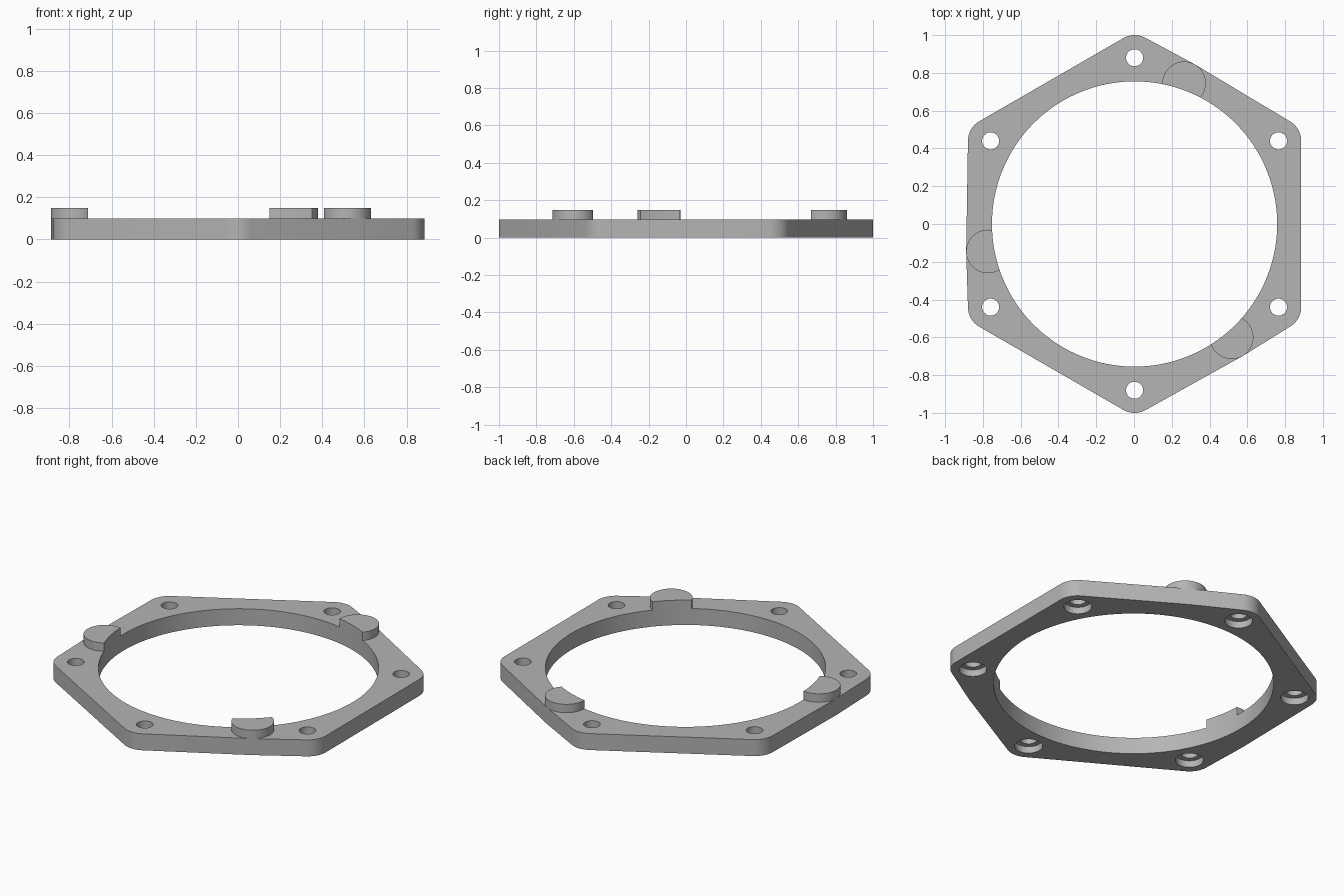
import bpy, bmesh
from math import sin, cos, pi, radians
from mathutils import Vector
from mathutils.geometry import convex_hull_2d

if "Cube" in bpy.data.objects:
    bpy.data.objects.remove(bpy.data.objects["Cube"])

PLATE_H, BOSS_H = 0.098, 0.148
CORNER_R, CORNER_DIST = 0.12, 0.88
BOSS_R, BOSS_DIST = 0.115, 0.79
BORE_R, HOLE_R, RECESS_R, RECESS_H = 0.755, 0.045, 0.075, 0.04
CENTRE = Vector((0.003, 0))

grey = bpy.data.materials.new("plain grey")
grey.use_nodes = True
colour = (0.46, 0.46, 0.46, 1)
grey.diffuse_color = colour
grey.node_tree.nodes["Principled BSDF"].inputs["Base Color"].default_value = colour


def polar(dist, degrees):
    a = radians(degrees)
    return CENTRE + Vector((dist * cos(a), dist * sin(a)))


def circle(centre, radius, n=64):
    return [centre + Vector((radius * cos(2 * pi * i / n), radius * sin(2 * pi * i / n)))
            for i in range(n)]


def add_stack(bm, layers):
    """Solid through a list of (outline, z) layers."""
    rings = [[bm.verts.new((p.x, p.y, z)) for p in outline] for outline, z in layers]
    bm.faces.new(rings[0][::-1])
    bm.faces.new(rings[-1])
    n = len(rings[0])
    for low, high in zip(rings, rings[1:]):
        for i in range(n):
            j = (i + 1) % n
            bm.faces.new((low[i], low[j], high[j], high[i]))


def finish(name, bm):
    bmesh.ops.recalc_face_normals(bm, faces=bm.faces)
    mesh = bpy.data.meshes.new(name)
    bm.to_mesh(mesh)
    bm.free()
    mesh.materials.append(grey)
    obj = bpy.data.objects.new(name, mesh)
    bpy.context.collection.objects.link(obj)
    return obj


corners = [polar(CORNER_DIST, 30 + 60 * k) for k in range(6)]
bosses = [polar(BOSS_DIST, 70.6 + 120 * k) for k in range(3)]

# Plate: outline wrapped around the corner circles and boss circles
points = [p for c in corners for p in circle(c, CORNER_R)]
points += [p for b in bosses for p in circle(b, BOSS_R)]
outline = [points[i] for i in convex_hull_2d(points)]
bm = bmesh.new()
add_stack(bm, [(outline, 0), (outline, PLATE_H)])
parts = [finish("ring_plate", bm)]

# Locating bosses on top
for k, b in enumerate(bosses):
    bm = bmesh.new()
    add_stack(bm, [(circle(b, BOSS_R), PLATE_H), (circle(b, BOSS_R), BOSS_H)])
    parts.append(finish(f"boss_{k + 1}", bm))

# Cutter: central bore and six screw holes recessed from below
bm = bmesh.new()
bore = circle(CENTRE, BORE_R, 160)
add_stack(bm, [(bore, -0.1), (bore, 0.3)])
for c in corners:
    recess, hole = circle(c, RECESS_R, 48), circle(c, HOLE_R, 48)
    add_stack(bm, [(recess, -0.1), (recess, RECESS_H), (hole, RECESS_H), (hole, 0.3)])
cutter = finish("hole_cutter", bm)
cutter.hide_render = True

for obj in parts:
    mod = obj.modifiers.new("holes", 'BOOLEAN')
    mod.operation = 'DIFFERENCE'
    mod.solver = 'EXACT'
    mod.object = cutter
    bpy.ops.object.select_all(action='DESELECT')
    obj.select_set(True)
    bpy.context.view_layer.objects.active = obj
    bpy.ops.object.modifier_apply(modifier=mod.name)
    bpy.ops.object.shade_smooth_by_angle(angle=radians(30))
bpy.data.objects.remove(cutter)
